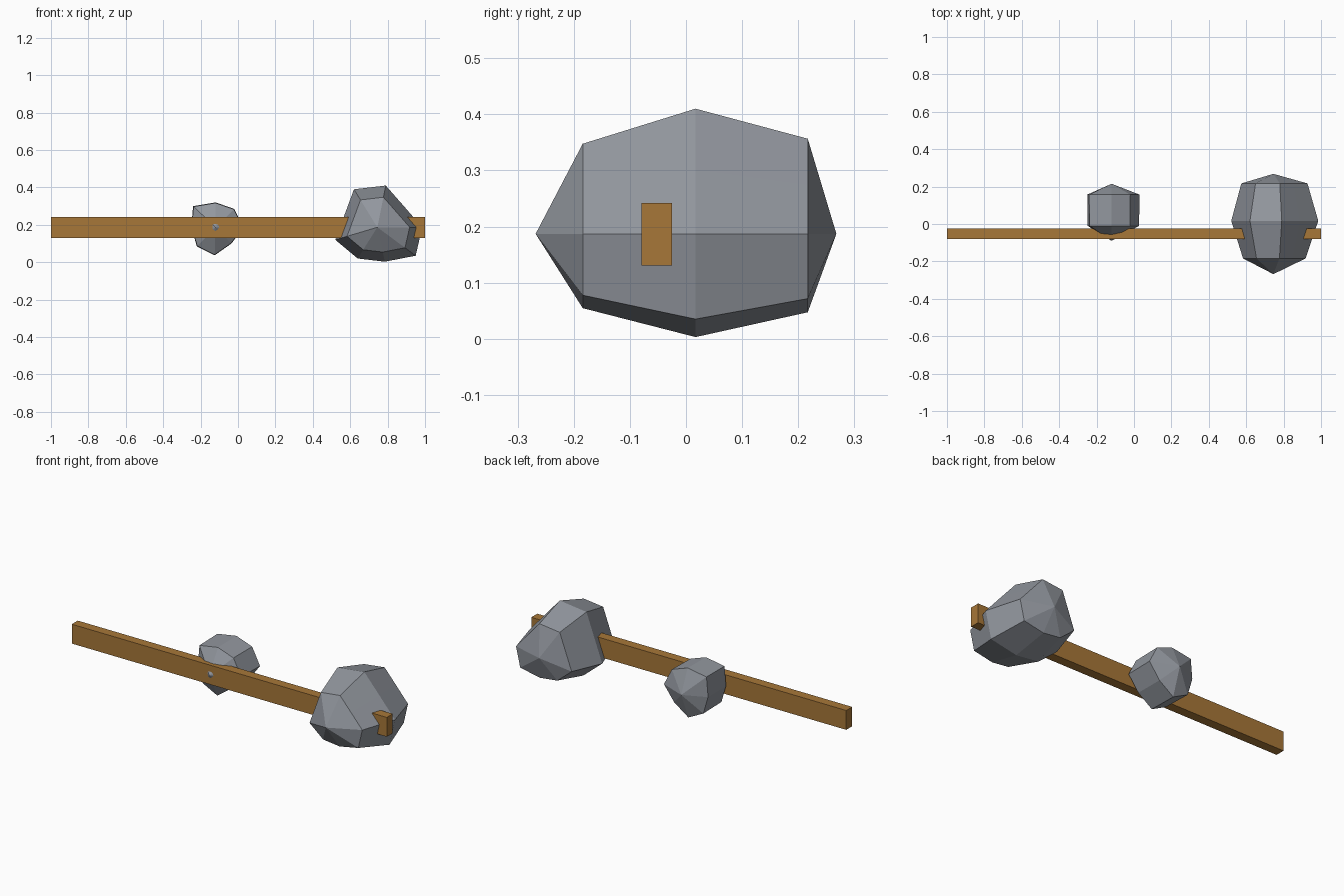
import bpy
import bmesh
from mathutils import Vector

cube = bpy.data.objects.get("Cube")
if cube:
    bpy.data.objects.remove(cube, do_unlink=True)


def make_material(name, color):
    mat = bpy.data.materials.new(name)
    mat.use_nodes = True
    mat.diffuse_color = color
    mat.node_tree.nodes["Principled BSDF"].inputs["Base Color"].default_value = color
    return mat


stone = make_material("grey stone", (0.29, 0.31, 0.345, 1))
wood = make_material("brown wood", (0.39, 0.185, 0.04, 1))


def finish(name, bm, mat):
    bmesh.ops.recalc_face_normals(bm, faces=bm.faces)
    mesh = bpy.data.meshes.new(name)
    bm.to_mesh(mesh)
    bm.free()
    mesh.materials.append(mat)
    obj = bpy.data.objects.new(name, mesh)
    bpy.context.collection.objects.link(obj)
    return obj


def make_rock(name, center, outline, rings, front, back):
    """Faceted rock: a rough eight-sided outline in x/z, lofted along y, closed by points."""
    cx, cz = center
    bm = bmesh.new()
    loops = []
    for y, scale in rings:
        loops.append([bm.verts.new((cx + (x - cx) * scale, y, cz + (z - cz) * scale))
                      for x, z in outline])
    tips = [bm.verts.new((cx, y, cz)) for y in (front, back)]
    n = len(outline)
    for i in range(n):
        j = (i + 1) % n
        for a, b in zip(loops, loops[1:]):
            bm.faces.new((a[i], a[j], b[j], b[i]))
        bm.faces.new((tips[0], loops[0][j], loops[0][i]))
        bm.faces.new((tips[1], loops[-1][i], loops[-1][j]))
    return finish(name, bm, stone)


# Large rock at the head end
make_rock("large_rock", (0.745, 0.187),
          [(0.985, 0.187), (0.885, 0.302), (0.79, 0.41), (0.62, 0.39),
           (0.52, 0.12), (0.64, 0.02), (0.785, 0.003), (0.95, 0.035)],
          [(-0.184, 0.72), (0.017, 1.0), (0.217, 0.76)], -0.268, 0.268)

# Small rock behind the beam, its tip poking through the front
make_rock("small_rock", (-0.12, 0.187),
          [(0.03, 0.187), (-0.02, 0.285), (-0.12, 0.32), (-0.24, 0.3),
           (-0.25, 0.187), (-0.22, 0.085), (-0.125, 0.037), (-0.035, 0.1)],
          [(-0.01, 0.98), (0.157, 1.0)], -0.09, 0.215)

# Long wooden beam
bm = bmesh.new()
bmesh.ops.create_cube(bm, size=1)
bmesh.ops.scale(bm, vec=Vector((2, 0.054, 0.111)), verts=bm.verts)
bmesh.ops.translate(bm, vec=Vector((0, -0.052, 0.186)), verts=bm.verts)
finish("wooden_beam", bm, wood)
